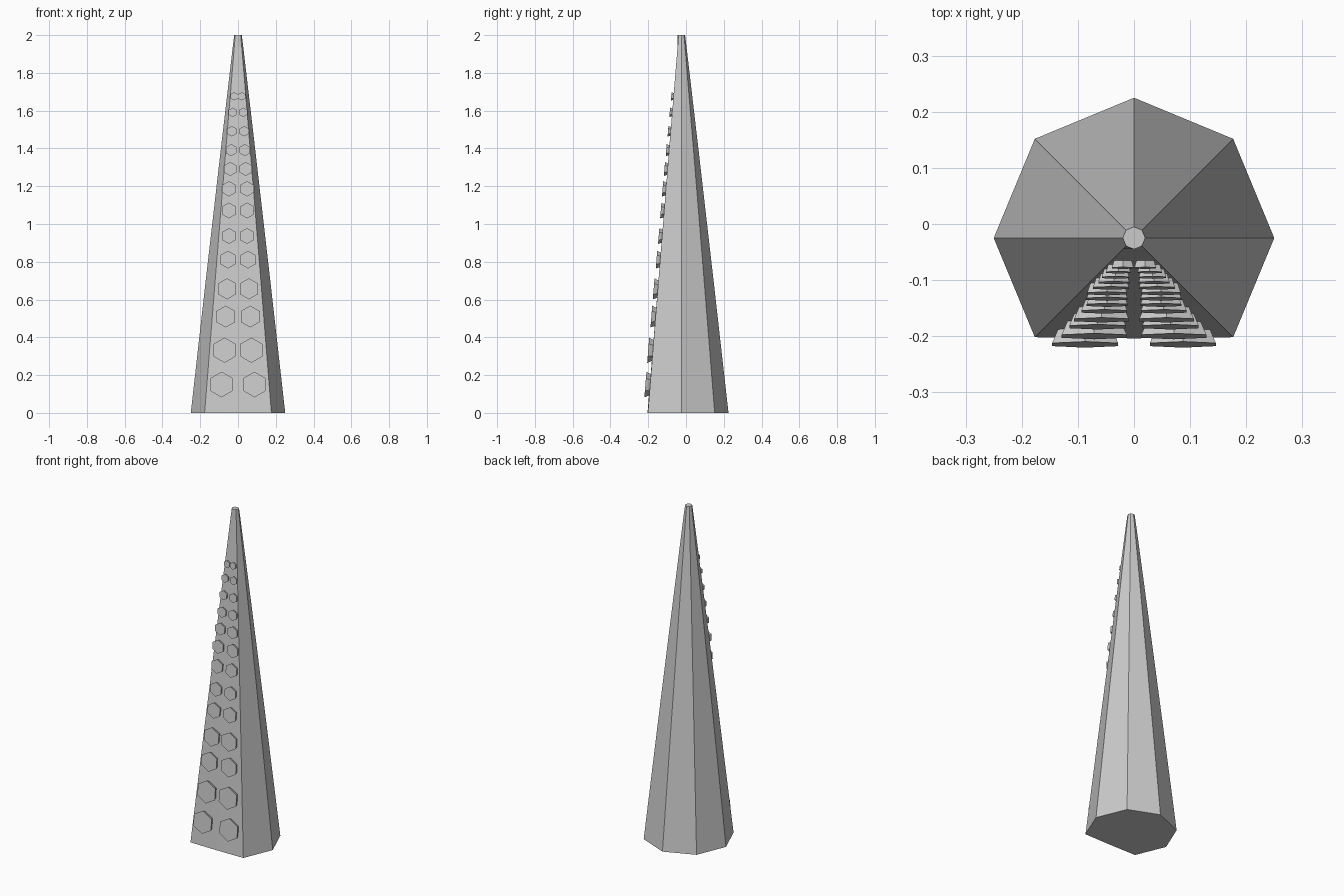
import bpy, bmesh, math
from mathutils import Matrix, Vector

cube = bpy.data.objects.get("Cube")
if cube:
    bpy.data.objects.remove(cube)

# One matte grey for everything
grey = bpy.data.materials.new("grey")
grey.use_nodes = True
grey.diffuse_color = (0.6, 0.6, 0.6, 1)
grey.node_tree.nodes["Principled BSDF"].inputs["Base Color"].default_value = (0.6, 0.6, 0.6, 1)

AXIS_Y = -0.025
# height, radius, reach of the front corner (0.707 makes the front flat)
RINGS = [(0, 0.25, 0.715), (0.7, 0.171, 0.707), (1.4, 0.0905, 0.707),
         (1.94, 0.0275, 0.707), (2.0, 0.02, 1.0)]


def make_object(name, bm):
    bmesh.ops.recalc_face_normals(bm, faces=bm.faces)
    mesh = bpy.data.meshes.new(name)
    bm.to_mesh(mesh)
    bm.free()
    mesh.materials.append(grey)
    obj = bpy.data.objects.new(name, mesh)
    bpy.context.collection.objects.link(obj)
    return obj


def radius_at(z):
    for (z0, r0, _), (z1, r1, _) in zip(RINGS, RINGS[1:]):
        if z <= z1:
            return r0 + (r1 - r0) * (z - z0) / (z1 - z0)


# Tapered eight-sided body with a flattened front
bm = bmesh.new()
loops = []
for z, r, front in RINGS:
    loop = []
    for i in range(8):
        a = i * math.pi / 4
        k = r * (front if i == 6 else 1)
        loop.append(bm.verts.new((k * math.cos(a), AXIS_Y + k * math.sin(a), z)))
    loops.append(loop)
for low, high in zip(loops, loops[1:]):
    for i in range(8):
        j = (i + 1) % 8
        bm.faces.new((low[i], low[j], high[j], high[i]))
bm.faces.new(loops[0])
bm.faces.new(loops[-1])
make_object("tentacle_body", bm)

# Paired hexagonal suckers: height, side offset, radius
ROWS = [(0.148, 0.087, 0.068), (0.33, 0.071, 0.067), (0.508, 0.065, 0.058),
        (0.655, 0.058, 0.056), (0.81, 0.053, 0.047), (0.935, 0.048, 0.042),
        (1.07, 0.048, 0.042), (1.185, 0.048, 0.041), (1.29, 0.041, 0.037),
        (1.39, 0.036, 0.032), (1.49, 0.033, 0.028), (1.59, 0.028, 0.025),
        (1.675, 0.02, 0.022)]
tilt = Matrix.Rotation(math.pi / 2 - math.atan(0.08), 4, 'X')
for side, label in ((1, "left"), (-1, "right")):
    bm = bmesh.new()
    for z, x, r in ROWS:
        depth = 0.006 + 0.28 * r          # how far the rim stands off the body
        sunk = 0.003                      # root hidden in the body
        surface = Vector((side * x, AXIS_Y - 0.7071 * radius_at(z), z))
        matrix = (Matrix.Translation(surface) @ tilt
                  @ Matrix.Translation((0, 0, (depth - sunk) / 2))
                  @ Matrix.Rotation(math.pi / 6, 4, 'Z'))
        # pointed-top hexagon, wider at the rim than at the root
        cone = bmesh.ops.create_cone(bm, cap_ends=True, segments=6, radius1=r * 0.8,
                                     radius2=r, depth=depth + sunk)
        pts = [v.co for v in cone["verts"]]
        # turn so that a corner points upward whatever the starting angle
        a0 = math.atan2(pts[0].y, pts[0].x)
        turn = Matrix.Rotation(math.pi / 2 - a0 - math.pi / 6, 4, 'Z')
        bmesh.ops.transform(bm, matrix=matrix @ turn, verts=cone["verts"])
    make_object("suckers_" + label, bm)
